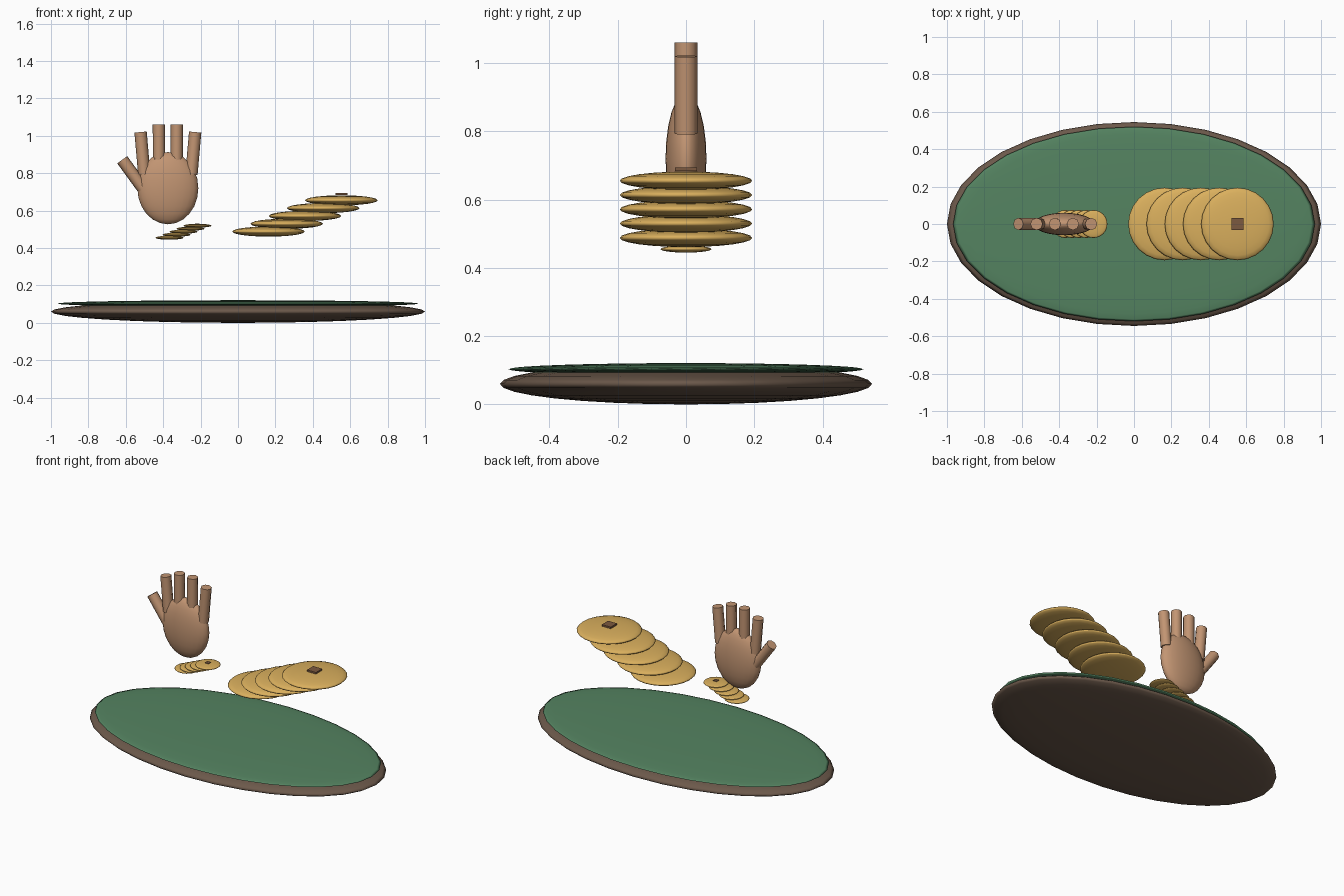
import bpy
from math import radians
from mathutils import Vector

if "Cube" in bpy.data.objects:
    bpy.data.objects.remove(bpy.data.objects["Cube"])


def material(name, rgb):
    m = bpy.data.materials.new(name)
    m.diffuse_color = (*rgb, 1)
    m.use_nodes = True
    m.node_tree.nodes["Principled BSDF"].inputs["Base Color"].default_value = m.diffuse_color
    return m


WOOD = material("wood", (0.15, 0.10, 0.07))
FELT = material("felt", (0.09, 0.23, 0.12))
GOLD = material("gold", (0.70, 0.43, 0.11))
SKIN = material("skin", (0.54, 0.30, 0.17))
MARK = material("mark", (0.20, 0.10, 0.05))


def finish(name, mat, angle=None):
    ob = bpy.context.object
    ob.name = name
    ob.data.materials.append(mat)
    bpy.ops.object.transform_apply(location=False, rotation=True, scale=True)
    if angle:
        bpy.ops.object.shade_smooth_by_angle(angle=radians(angle))
    return ob


def ellipsoid(name, loc, radii, mat, seg=32, rings=16):
    bpy.ops.mesh.primitive_uv_sphere_add(segments=seg, ring_count=rings, radius=1, location=loc)
    bpy.context.object.scale = radii
    finish(name, mat, 180)


def rod(name, a, b, radius, mat):
    a, b = Vector(a), Vector(b)
    d = b - a
    bpy.ops.mesh.primitive_cylinder_add(vertices=8, radius=radius, depth=d.length, location=(a + b) / 2)
    bpy.context.object.rotation_euler = d.to_track_quat('Z', 'Y').to_euler()
    finish(name, mat, 50)


def coin_fan(name, x, z, s):
    # Rising row of overlapping coins with a square mark on the last one
    for i in range(5):
        ellipsoid(f"{name}_coin_{i + 1}", (x + 0.0975 * s * i, 0, z + 0.0418 * s * i),
                  (0.194 * s, 0.194 * s, 0.027 * s), GOLD, 24, 12)
    bpy.ops.mesh.primitive_cube_add(size=1, location=(x + 0.39 * s, 0, z + 0.2007 * s))
    bpy.context.object.scale = (0.064 * s, 0.064 * s, 0.011 * s)
    finish(f"{name}_square_mark", MARK)


# Oval base and felt top
ellipsoid("base", (0, 0, 0.06), (1.0, 0.545, 0.06), WOOD)
ellipsoid("felt_top", (0, 0, 0.103), (0.967, 0.52, 0.018), FELT)

# Coin fans
coin_fan("large", 0.163, 0.488, 1.0)
coin_fan("small", -0.367, 0.455, 0.385)

# Hand
CX = -0.375
ellipsoid("palm", (CX, 0, 0.72), (0.163, 0.06, 0.193), SKIN, 24, 12)
for side, tag in ((-1, "left"), (1, "right")):
    rod(f"outer_finger_{tag}", (CX + side * 0.126, 0, 0.793), (CX + side * 0.146, 0, 1.02), 0.033, SKIN)
    rod(f"inner_finger_{tag}", (CX + side * 0.047, 0, 0.83), (CX + side * 0.048, 0, 1.06), 0.033, SKIN)
rod("thumb", (-0.507, 0, 0.718), (-0.619, 0, 0.872), 0.033, SKIN)
